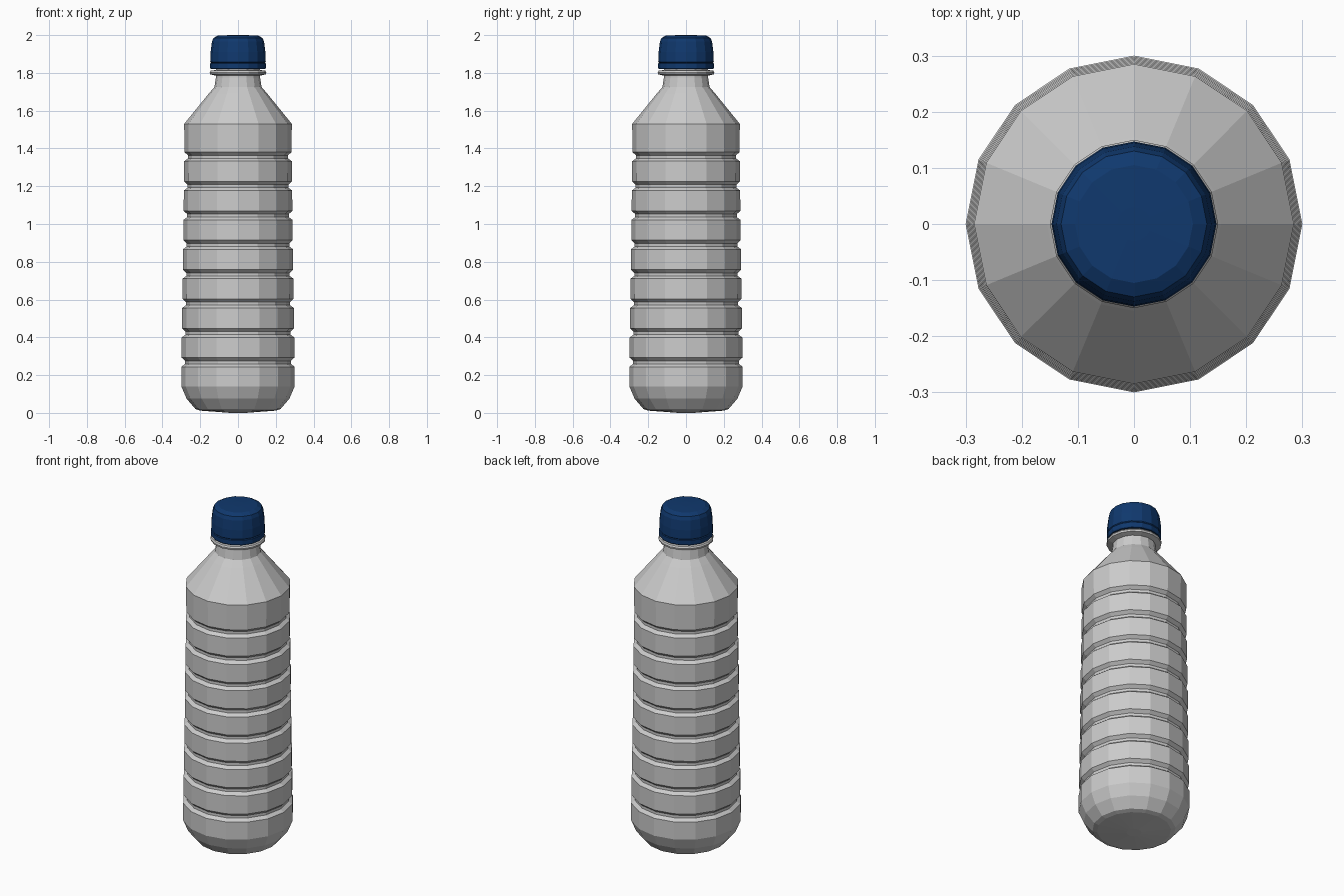
import bpy, bmesh, math

if "Cube" in bpy.data.objects:
    bpy.data.objects.remove(bpy.data.objects["Cube"])

SIDES = 16


def material(name, rgb):
    m = bpy.data.materials.new(name)
    m.diffuse_color = (*rgb, 1)
    m.use_nodes = True
    m.node_tree.nodes["Principled BSDF"].inputs["Base Color"].default_value = m.diffuse_color
    return m


def lathe(name, profile, mat):
    """Revolve (radius, z) points around z with flat facets and capped ends."""
    bm = bmesh.new()
    rings = []
    for r, z in profile:
        rings.append([bm.verts.new((r * math.cos(2 * math.pi * i / SIDES),
                                    r * math.sin(2 * math.pi * i / SIDES), z))
                      for i in range(SIDES)])
    for a, b in zip(rings, rings[1:]):
        for i in range(SIDES):
            j = (i + 1) % SIDES
            bm.faces.new((a[i], a[j], b[j], b[i]))
    bm.faces.new(rings[0][::-1])
    bm.faces.new(rings[-1])
    bmesh.ops.recalc_face_normals(bm, faces=bm.faces)
    me = bpy.data.meshes.new(name)
    bm.to_mesh(me)
    bm.free()
    me.materials.append(mat)
    ob = bpy.data.objects.new(name, me)
    bpy.context.collection.objects.link(ob)
    return ob


grey = material("grey plastic", (0.6, 0.6, 0.6))
blue = material("dark blue plastic", (0.005, 0.04, 0.155))

# Bottle body: rounded base, eight grooves on a slight taper, shoulder
body = [(0.04, 0.0), (0.20, 0.012), (0.225, 0.02), (0.272, 0.075), (0.30, 0.14)]
for k in range(8):
    z = 0.268 + 0.1555 * k
    r = 0.30 - 0.015 * k / 7
    body += [(r, z - 0.024), (r - 0.02, z - 0.009),
             (r - 0.02, z + 0.007), (r - 0.002, z + 0.024)]
body += [(0.285, 1.53), (0.155, 1.69), (0.125, 1.725), (0.117, 1.775),
         (0.117, 1.95)]
lathe("bottle_body", body, grey)

# Neck ring under the cap
lathe("neck_ring", [(0.118, 1.785), (0.148, 1.793), (0.150, 1.803),
                    (0.145, 1.812), (0.118, 1.815)], grey)

# Screw cap with a thin tamper band
lathe("tamper_band", [(0.120, 1.82), (0.143, 1.82), (0.147, 1.826),
                      (0.147, 1.85), (0.142, 1.854)], blue)
lathe("cap", [(0.142, 1.853), (0.147, 1.858), (0.145, 1.91), (0.138, 1.965),
              (0.130, 1.985), (0.105, 1.998), (0.03, 2.0)], blue)
